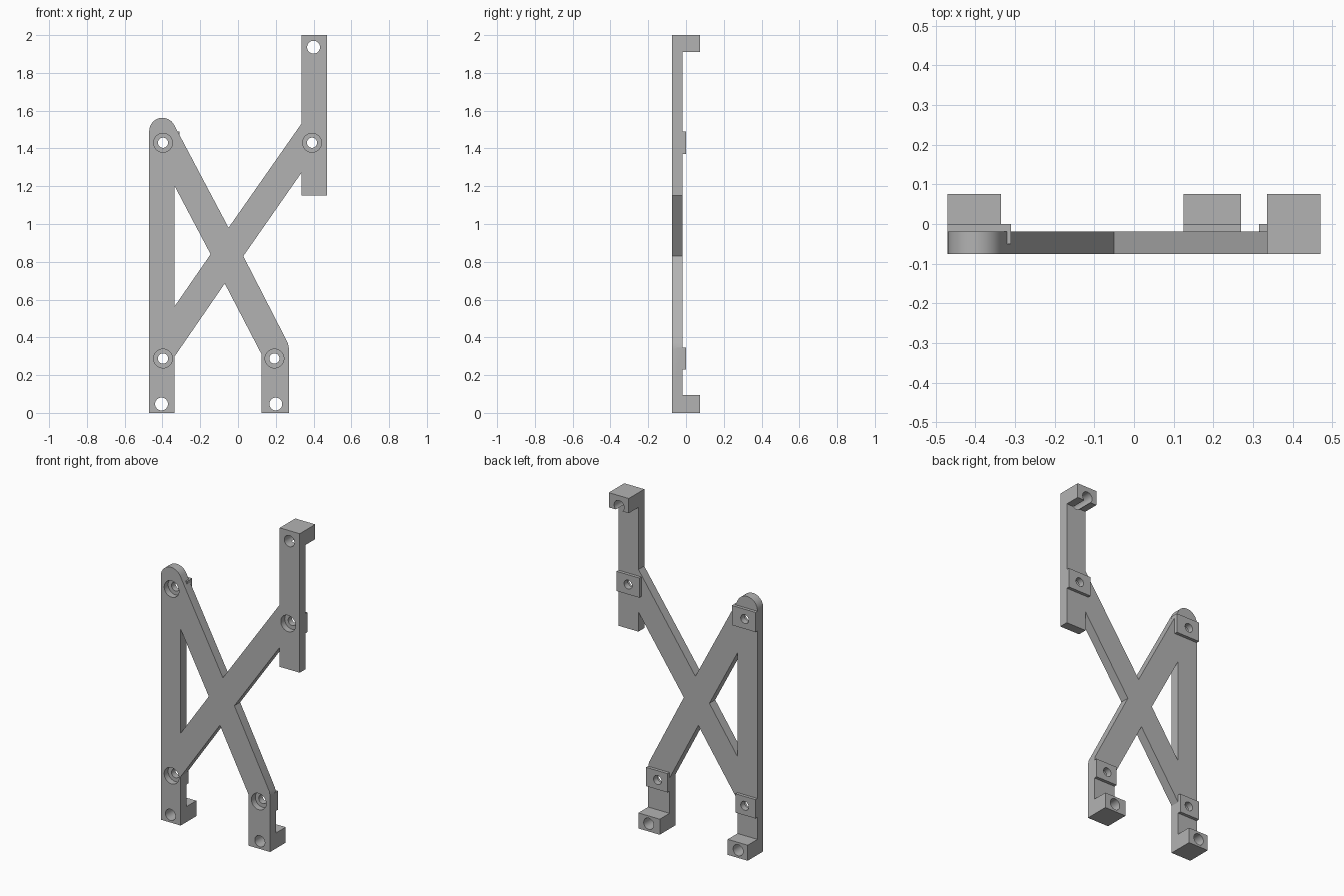
import bpy, bmesh
from math import cos, sin, pi, radians

if "Cube" in bpy.data.objects:
    bpy.data.objects.remove(bpy.data.objects["Cube"])

FRONT, BACK, PAD, FOOT = -0.075, -0.019, 0.0, 0.075

grey = bpy.data.materials.new("plain grey")
grey.use_nodes = True
colour = (0.45, 0.45, 0.45, 1)
grey.diffuse_color = colour
grey.node_tree.nodes["Principled BSDF"].inputs["Base Color"].default_value = colour


def prism(name, points, y0, y1):
    """Extrude an (x, z) outline from y0 to y1."""
    bm = bmesh.new()
    face = bm.faces.new([bm.verts.new((x, y0, z)) for x, z in points])
    ext = bmesh.ops.extrude_face_region(bm, geom=[face])
    moved = [v for v in ext["geom"] if isinstance(v, bmesh.types.BMVert)]
    bmesh.ops.translate(bm, vec=(0, y1 - y0, 0), verts=moved)
    bmesh.ops.recalc_face_normals(bm, faces=bm.faces)
    mesh = bpy.data.meshes.new(name)
    bm.to_mesh(mesh)
    bm.free()
    mesh.materials.append(grey)
    obj = bpy.data.objects.new(name, mesh)
    bpy.context.collection.objects.link(obj)
    return obj


def arc(x, z, r, start, end, n):
    angles = [radians(start + (end - start) * i / n) for i in range(n + 1)]
    return [(x + r * cos(a), z + r * sin(a)) for a in angles]


def block(name, x0, x1, z0, z1, y1):
    return prism(name, [(x0, z0), (x1, z0), (x1, z1), (x0, z1)], -0.05, y1)


def bore(name, x, z, r, y0, y1):
    return prism(name, arc(x, z, r, 0, 360, 40)[:-1], y0, y1)


def combine(target, tool, operation):
    """Apply a boolean and remove the helper."""
    mod = target.modifiers.new("join or cut", 'BOOLEAN')
    mod.operation, mod.solver, mod.object = operation, 'EXACT', tool
    tool.hide_render = True
    bpy.context.view_layer.objects.active = target
    bpy.ops.object.modifier_apply(modifier=mod.name)
    bpy.data.objects.remove(tool)


# Crossed plate: two legs, cross arms, upper post and rounded shoulder
outline = [(-0.47, 0), (-0.335, 0), (-0.335, 0.30), (-0.07, 0.685),
           (0.125, 0.31), (0.125, 0), (0.27, 0), (0.27, 0.34), (0.264, 0.37),
           (0.028, 0.83), (0.335, 1.27), (0.335, 1.15), (0.47, 1.15),
           (0.47, 2), (0.335, 2), (0.335, 1.53), (-0.05, 0.98)]
outline += arc(-0.4, 1.492, 0.07, 28, 180, 16)
bracket = prism("crossed_bracket", outline, FRONT, BACK)

# Triangular opening between the long leg and the arms
window = prism("window_cutter", [(-0.335, 1.2), (-0.145, 0.84), (-0.335, 0.565)], -0.2, 0.2)
combine(bracket, window, 'DIFFERENCE')

# Deep mounting feet and shallow pads on the back
for x0, x1, z0, z1, y1 in [
        (-0.47, -0.335, 0, 0.095, FOOT), (0.125, 0.27, 0, 0.095, FOOT),
        (0.335, 0.47, 1.91, 2, FOOT),
        (-0.47, -0.335, 0.23, 0.345, PAD), (0.125, 0.27, 0.23, 0.345, PAD),
        (-0.47, -0.31, 1.37, 1.49, PAD), (0.315, 0.47, 1.37, 1.49, PAD)]:
    combine(bracket, block("back_block", x0, x1, z0, z1, y1), 'UNION')

# Counterbored screw holes through the pads
for x, z in [(-0.397, 1.43), (0.392, 1.43), (-0.397, 0.288), (0.193, 0.288)]:
    combine(bracket, bore("screw_cutter", x, z, 0.027, -0.2, 0.2), 'DIFFERENCE')
    combine(bracket, bore("counterbore_cutter", x, z, 0.05, -0.2, -0.037), 'DIFFERENCE')

# Plain holes through the feet
for x, z in [(-0.405, 0.047), (0.2, 0.047), (0.4, 1.936)]:
    combine(bracket, bore("foot_hole_cutter", x, z, 0.034, -0.2, 0.2), 'DIFFERENCE')

# Smooth round walls, sharp edges kept
bpy.ops.object.select_all(action='DESELECT')
bracket.select_set(True)
bpy.context.view_layer.objects.active = bracket
bpy.ops.object.shade_smooth_by_angle(angle=radians(25))
